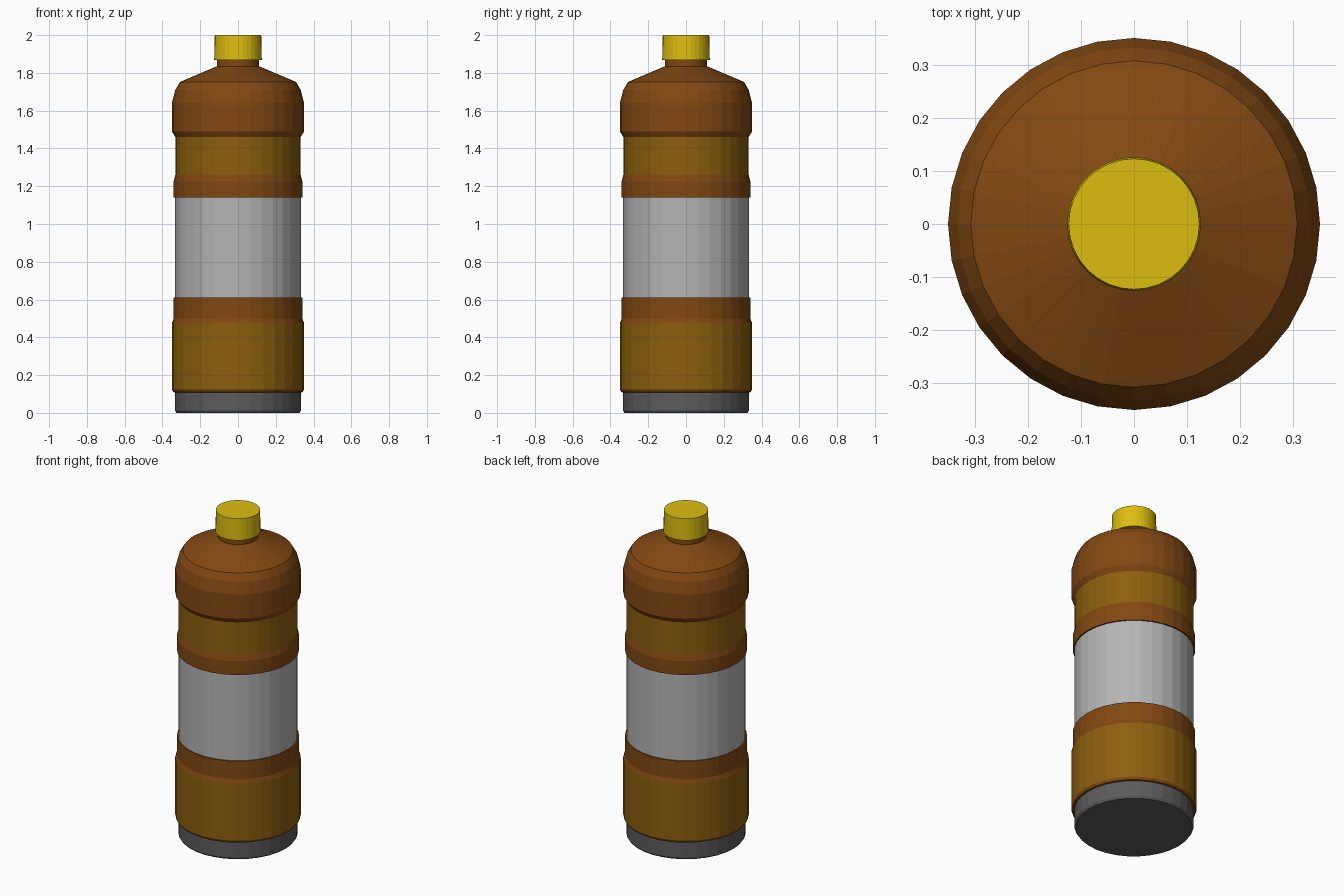
import bpy, bmesh, math

if "Cube" in bpy.data.objects:
    bpy.data.objects.remove(bpy.data.objects["Cube"])

def material(name, rgb):
    m = bpy.data.materials.new(name)
    m.diffuse_color = (*rgb, 1)
    m.use_nodes = True
    m.node_tree.nodes["Principled BSDF"].inputs["Base Color"].default_value = m.diffuse_color
    return m

BROWN = material("brown plastic", (0.223, 0.065, 0.006))
AMBER = material("amber band", (0.26, 0.115, 0.004))
WHITE = material("label grey white", (0.46, 0.46, 0.46))
GREY = material("dark grey base", (0.105, 0.105, 0.105))
YELLOW = material("yellow cap", (0.72, 0.51, 0.005))

def lathe(name, profile, sides, mats, cap_bottom=True, cap_top=True):
    """Spin (radius, z, colour index of the segment above) points round z."""
    bm = bmesh.new()
    rings = []
    for r, z, _ in profile:
        rings.append([bm.verts.new((r * math.cos(2 * math.pi * i / sides),
                                    r * math.sin(2 * math.pi * i / sides), z))
                      for i in range(sides)])
    for k in range(len(rings) - 1):
        a, b = rings[k], rings[k + 1]
        for i in range(sides):
            j = (i + 1) % sides
            f = bm.faces.new((a[i], a[j], b[j], b[i]))
            f.material_index = profile[k][2]
    if cap_bottom:
        bm.faces.new(rings[0][::-1]).material_index = profile[0][2]
    if cap_top:
        bm.faces.new(rings[-1]).material_index = profile[-1][2]
    me = bpy.data.meshes.new(name)
    bm.to_mesh(me)
    bm.free()
    for m in mats:
        me.materials.append(m)
    ob = bpy.data.objects.new(name, me)
    bpy.context.collection.objects.link(ob)
    return ob

# base disc
lathe("base", [(0.325, 0.0, 0), (0.333, 0.012, 0), (0.333, 0.11, 0)], 32, [GREY])

# bottle body: 0 brown, 1 amber, 2 label
lathe("bottle_body", [
    (0.333, 0.108, 0), (0.343, 0.11, 0), (0.35, 0.125, 1),   # lower band
    (0.35, 0.475, 0), (0.341, 0.50, 0), (0.341, 0.61, 0),
    (0.333, 0.61, 2), (0.333, 1.14, 0),                      # label groove
    (0.341, 1.14, 0), (0.341, 1.225, 0), (0.332, 1.26, 1),   # upper band
    (0.332, 1.46, 0), (0.35, 1.49, 0), (0.35, 1.64, 0),
    (0.332, 1.71, 0), (0.307, 1.752, 0),                     # shoulder
    (0.112, 1.835, 0), (0.112, 1.88, 0)], 32, [BROWN, AMBER, WHITE])

# screw cap
lathe("cap", [(0.126, 1.868, 0), (0.123, 2.0, 0)], 32, [YELLOW])
